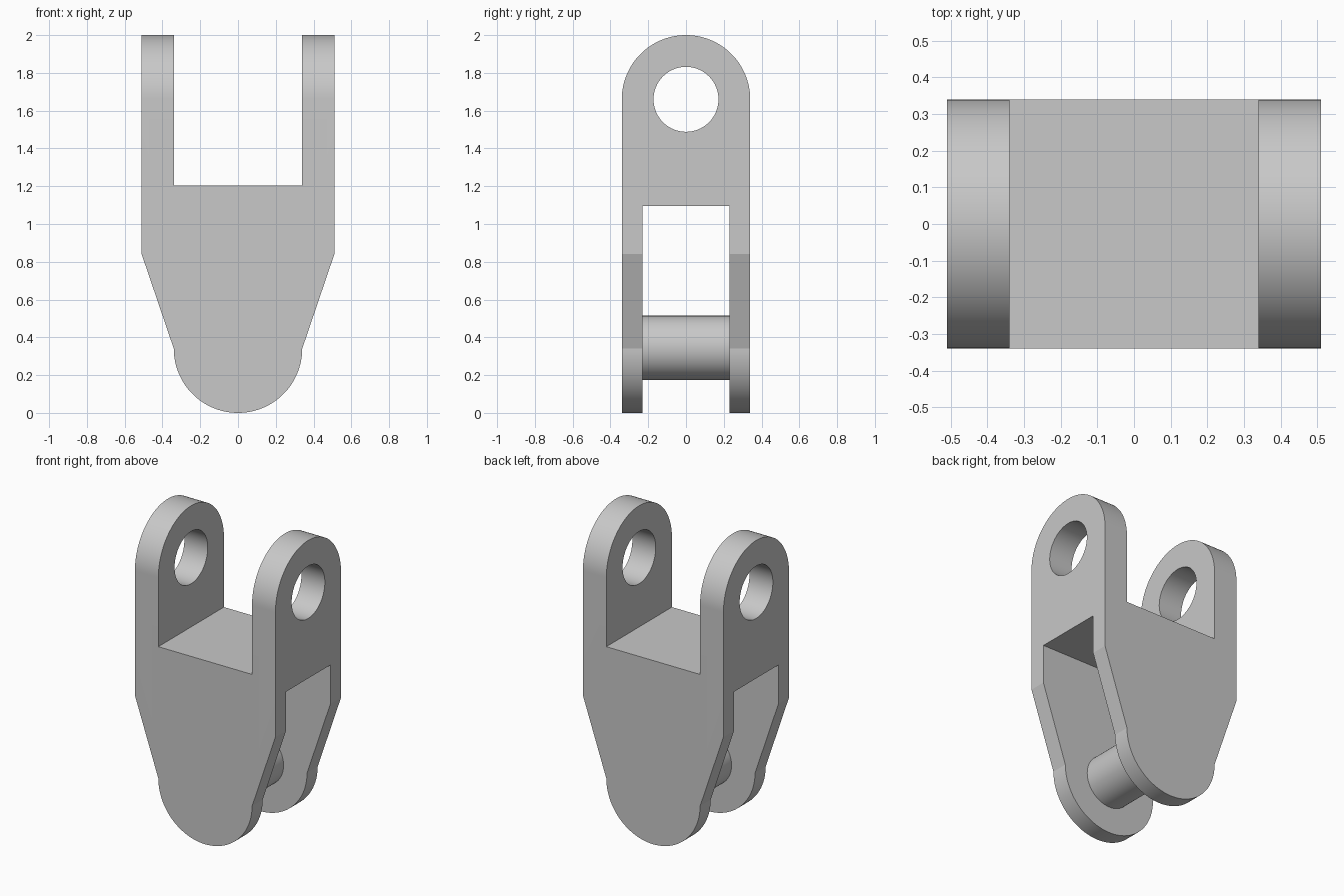
import bpy, bmesh, math
from mathutils import Vector

if "Cube" in bpy.data.objects:
    bpy.data.objects.remove(bpy.data.objects["Cube"])

HALF_W, HALF_D, EAR_IN, PLATE_IN = 0.51, 0.34, 0.34, 0.23
LOW_Z, EAR_Z, HOLE_R = 0.34, 1.66, 0.172

grey = bpy.data.materials.new("plain grey")
grey.use_nodes = True
grey.diffuse_color = (0.58, 0.58, 0.58, 1)
grey.node_tree.nodes["Principled BSDF"].inputs["Base Color"].default_value = grey.diffuse_color


def arc(cz, r, start, end, n):
    """Points on an arc in the (horizontal, z) plane, angles in degrees."""
    angles = [math.radians(start + (end - start) * i / n) for i in range(n + 1)]
    return [(r * math.cos(a), cz + r * math.sin(a)) for a in angles]


def prism(name, profile, axis, half):
    """Extrude a (horizontal, z) profile symmetrically along x or y."""
    place = (lambda u, z, d: (d, u, z)) if axis == "x" else (lambda u, z, d: (u, d, z))
    bm = bmesh.new()
    face = bm.faces.new([bm.verts.new(place(u, z, -half)) for u, z in profile])
    new = bmesh.ops.extrude_face_region(bm, geom=[face])["geom"]
    shift = Vector(place(0, 0, 2 * half))
    bmesh.ops.translate(bm, vec=shift, verts=[g for g in new if isinstance(g, bmesh.types.BMVert)])
    bmesh.ops.recalc_face_normals(bm, faces=bm.faces)
    mesh = bpy.data.meshes.new(name)
    bm.to_mesh(mesh)
    bm.free()
    mesh.materials.append(grey)
    obj = bpy.data.objects.new(name, mesh)
    bpy.context.collection.objects.link(obj)
    return obj


def activate(obj):
    bpy.ops.object.select_all(action="DESELECT")
    obj.select_set(True)
    bpy.context.view_layer.objects.active = obj


def combine(obj, tool, operation):
    """Apply a boolean and discard the tool."""
    tool.hide_render = True
    activate(obj)
    mod = obj.modifiers.new(operation, "BOOLEAN")
    mod.operation, mod.solver, mod.object = operation, "EXACT", tool
    bpy.ops.object.modifier_apply(modifier=mod.name)
    bpy.data.objects.remove(tool)


# Body: front outline with rounded foot, tapered flanks and open top slot
foot = arc(LOW_Z, 0.34, 180, 360, 64)
right_side = [(HALF_W, 0.84), (HALF_W, 2.1), (EAR_IN, 2.1), (EAR_IN, 1.205)]
left_side = [(-x, z) for x, z in reversed(right_side)]
body = prism("clevis_body", foot + right_side + left_side, "y", HALF_D + 0.05)

# Ears: side outline rounds the tops
side = arc(EAR_Z, HALF_D, 0, 180, 64) + [(-HALF_D, -0.1), (HALF_D, -0.1)]
combine(body, prism("side_outline", side, "x", 0.7), "INTERSECT")

# Lower slot between the front and back plates
slot = [(-PLATE_IN, -0.2), (PLATE_IN, -0.2), (PLATE_IN, 1.095), (-PLATE_IN, 1.095)]
combine(body, prism("slot_cutter", slot, "x", 0.8), "DIFFERENCE")

# Round holes through both ears
combine(body, prism("hole_cutter", arc(EAR_Z, HOLE_R, 0, 360, 64)[:-1], "x", 0.8), "DIFFERENCE")

# Pin joining the lower plates
pin = prism("cross_pin", arc(0.345, 0.17, 0, 360, 64)[:-1], "y", PLATE_IN + 0.02)

for obj in (body, pin):
    activate(obj)
    bpy.ops.object.shade_smooth_by_angle(angle=math.radians(15))
